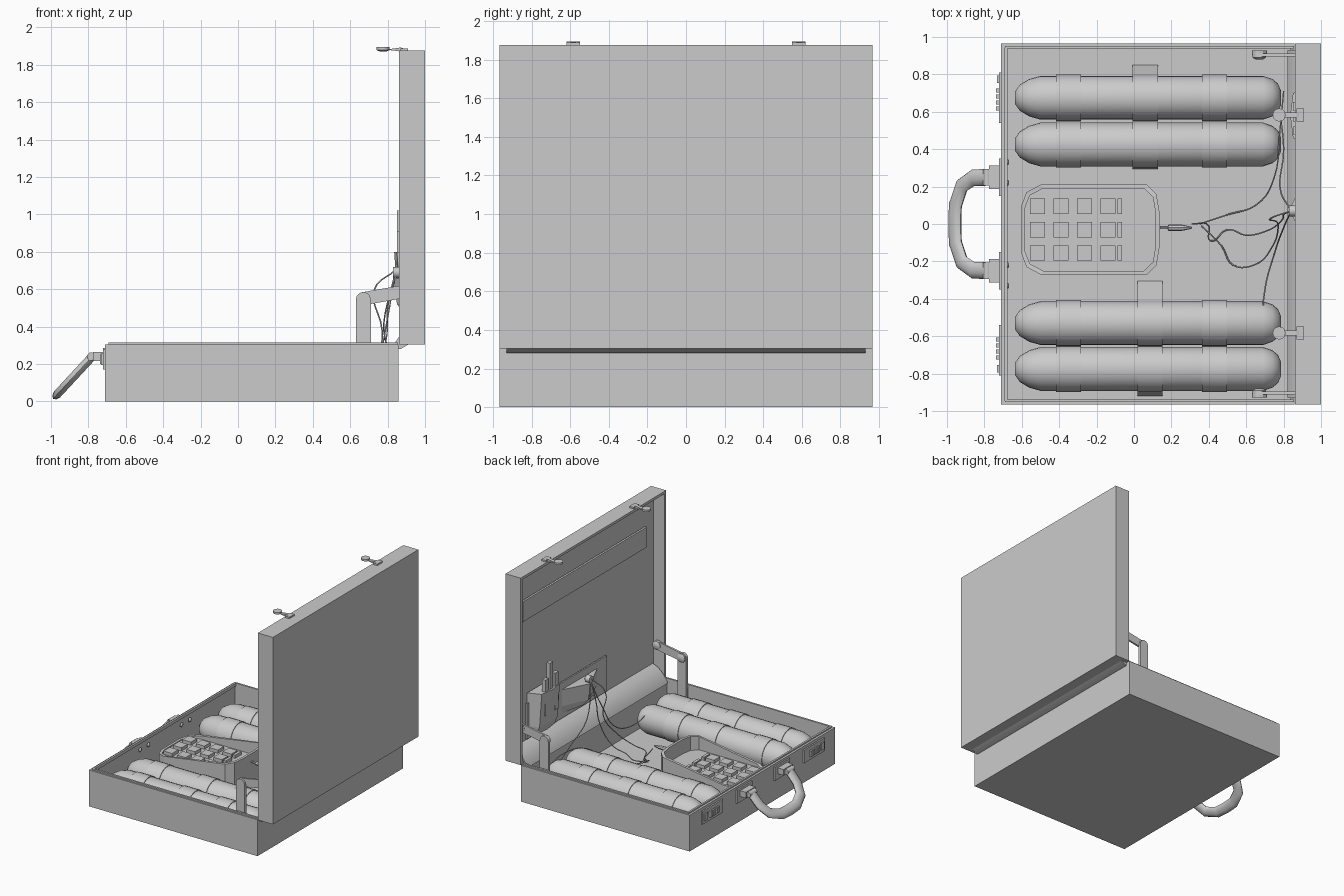
import bpy, bmesh, math
from mathutils import Vector

if "Cube" in bpy.data.objects:
    bpy.data.objects.remove(bpy.data.objects["Cube"])

grey = bpy.data.materials.new("plain_grey")
grey.diffuse_color = (0.6, 0.6, 0.6, 1)
grey.use_nodes = True
grey.node_tree.nodes["Principled BSDF"].inputs["Base Color"].default_value = grey.diffuse_color


def finish(bm, name, smooth=False):
    bmesh.ops.recalc_face_normals(bm, faces=bm.faces)
    me = bpy.data.meshes.new(name)
    bm.to_mesh(me)
    bm.free()
    me.materials.append(grey)
    if smooth:
        me.shade_smooth()
        me.set_sharp_from_angle(angle=math.radians(40))
    ob = bpy.data.objects.new(name, me)
    bpy.context.collection.objects.link(ob)
    return ob


def add_box(bm, x0, x1, y0, y1, z0, z1):
    vs = bmesh.ops.create_cube(bm, size=1)["verts"]
    for v in vs:
        v.co = Vector((x1 if v.co.x > 0 else x0, y1 if v.co.y > 0 else y0, z1 if v.co.z > 0 else z0))


def box(name, *b):
    bm = bmesh.new()
    add_box(bm, *b)
    return finish(bm, name)


def shell(name, b, axis, wall, depth):
    """Box with one face hollowed inward."""
    bm = bmesh.new()
    add_box(bm, *b)
    bm.normal_update()
    axis = Vector(axis)
    face = max(bm.faces, key=lambda f: f.normal.dot(axis))
    bmesh.ops.inset_region(bm, faces=[face], thickness=wall)
    inner = bmesh.ops.extrude_discrete_faces(bm, faces=[face])["faces"][0]
    bmesh.ops.translate(bm, verts=list(inner.verts), vec=-axis * depth)
    return finish(bm, name)


def loft(name, rings, smooth=True):
    """Skin closed rings of points and cap both ends."""
    bm = bmesh.new()
    rows = [[bm.verts.new(p) for p in r] for r in rings]
    n = len(rows[0])
    for a, b in zip(rows, rows[1:]):
        for i in range(n):
            bm.faces.new((a[i], a[(i + 1) % n], b[(i + 1) % n], b[i]))
    bm.faces.new(rows[0])
    bm.faces.new(rows[-1])
    return finish(bm, name, smooth)


def lathe(name, profile, origin, axis="x", n=24):
    """Rings (offset, radius) along an axis."""
    rings = []
    for d, r in profile:
        ring = []
        for i in range(n):
            a = 2 * math.pi * i / n
            c, s = r * math.cos(a), r * math.sin(a)
            p = {"x": (d, c, s), "y": (c, d, s), "z": (c, s, d)}[axis]
            ring.append(Vector(origin) + Vector(p))
        rings.append(ring)
    return loft(name, rings)


def prism(name, pts, y0, y1, smooth=False):
    """Extrude an (x, z) outline along y."""
    return loft(name, [[(x, y, z) for x, z in pts] for y in (y0, y1)], smooth)


def wire(name, pts, r=0.004):
    cu = bpy.data.curves.new(name, "CURVE")
    cu.dimensions = "3D"
    cu.bevel_depth = r
    cu.bevel_resolution = 1
    cu.resolution_u = 5
    sp = cu.splines.new("BEZIER")
    sp.bezier_points.add(len(pts) - 1)
    for bp, p in zip(sp.bezier_points, pts):
        bp.co = p
        bp.handle_left_type = bp.handle_right_type = "AUTO"
    cu.materials.append(grey)
    bpy.context.collection.objects.link(bpy.data.objects.new(name, cu))


# case halves and rim lip
shell("case_base", (-0.71, 0.857, -0.965, 0.965, 0, 0.305), (0, 0, 1), 0.03, 0.275)
shell("case_lid", (0.86, 1.0, -0.965, 0.965, 0.305, 1.875), (-1, 0, 0), 0.03, 0.105)
bm = bmesh.new()
for s in (-1, 1):
    add_box(bm, -0.69, 0.855, s * 0.945 - 0.008, s * 0.945 + 0.008, 0.29, 0.316)
add_box(bm, -0.692, -0.676, -0.945, 0.945, 0.29, 0.316)
finish(bm, "rim_lip")
prism("hinge_cushion", [(0.82, 0.28), (0.83, 0.3), (0.86, 0.345), (0.91, 0.39), (0.96, 0.41), (0.97, 0.34), (0.87, 0.28)],
      -0.93, 0.93, True)

# tubes with their straps
TZ, R = 0.165, 0.117
for y in (0.675, 0.425, -0.53, -0.775):
    lathe("tube", [(-0.635, 0.035), (-0.61, 0.07), (-0.56, 0.1), (-0.5, R), (0.69, R),
                   (0.74, 0.1), (0.77, 0.075), (0.785, 0.04)], (0, y, TZ))
    for x in (-0.35, 0.06 if y > 0 else 0.085, 0.43):
        lathe("strap", [(-0.067, R), (-0.067, R + 0.006), (0.067, R + 0.006), (0.067, R)], (x, y, TZ))
for x, ya, yb in ((0.06, 0.785, 0.85), (0.06, 0.315, 0.295), (0.085, -0.41, -0.305), (0.085, -0.89, -0.92)):
    loft("strap_tail", [[(xx, ya, 0.19), (xx, yb, 0.04), (xx, yb, 0.03), (xx, ya, 0.17)]
                        for xx in (x - 0.067, x + 0.067)], False)

# keypad handset: a tray whose rim rises to the back
half = [(-0.605, 0.12), (-0.575, 0.2), (-0.5, 0.24), (0.07, 0.24), (0.12, 0.19), (0.135, 0.1)]
outline = half + [(x, -y) for x, y in reversed(half)]


def ring(k, zf):
    return [(-0.235 + (x + 0.235) * (1 - k / 0.37), -0.03 + y * (1 - k / 0.24), zf(x)) for x, y in outline]


rise = lambda x: 0.195 + (x + 0.6) / 0.73 * 0.11
loft("handset", [ring(0, lambda x: 0.03), ring(0, rise), ring(0.02, rise), ring(0.02, lambda x: 0.185)], False)
bm = bmesh.new()
for y in (0.095, -0.03, -0.155):
    for x in (-0.515, -0.39, -0.265, -0.14):
        add_box(bm, x - 0.04, x + 0.04, y - 0.041, y + 0.041, 0.18, 0.212)
    add_box(bm, -0.088, -0.064, y - 0.041, y + 0.041, 0.18, 0.212)
finish(bm, "keys")
lathe("plug", [(0, 0.008), (0.04, 0.008), (0.045, 0.018), (0.12, 0.016), (0.17, 0.005)], (0.14, -0.02, 0.24), n=8)

# lid stays, latches, locks and handle mounts on both sides
for s in (-1, 1):
    y = s * 0.915
    cap = [(0.67 + 0.04 * math.cos(a * math.pi / 6), 0.545 + 0.04 * math.sin(a * math.pi / 6)) for a in range(7)]
    prism("stay_upright", cap + [(0.63, 0.1), (0.71, 0.1)], y - 0.012, y + 0.012)
    prism("stay_arm", [(0.65, 0.51), (0.9, 0.555), (0.93, 0.585), (0.9, 0.625), (0.66, 0.583)],
          y - s * 0.012 - 0.008, y - s * 0.012 + 0.008)
    for x, z in ((0.67, 0.545), (0.9, 0.59)):
        lathe("stay_knob", [(0, 0.036), (-s * 0.025, 0.036), (-s * 0.035, 0.02)], (x, y, z), "y", 16)

    ly = s * 0.583
    lathe("latch_button", [(0, 0.02), (0.006, 0.035), (0.022, 0.035)], (0.776, ly, 1.872), "z", 12)
    prism("latch_arm", [(0.75, 1.887), (0.82, 1.885), (0.87, 1.892), (0.91, 1.88), (0.91, 1.87), (0.86, 1.872), (0.8, 1.88)],
          ly - 0.014, ly + 0.014)
    box("latch_base", 0.87, 0.91, ly - 0.035, ly + 0.035, 1.87, 1.888)

    ky = s * 0.675
    box("lock_plate", -0.722, -0.705, ky - 0.135, ky + 0.135, 0.17, 0.28)
    for i in range(4):
        yy = ky - s * 0.01 + (i - 1.5) * 0.032
        box("lock_dial", -0.738, -0.715, yy - 0.011, yy + 0.011, 0.2, 0.25)
    box("lock_slider", -0.732, -0.715, ky + s * 0.08, ky + s * 0.12, 0.195, 0.255)

    hy = s * 0.25
    box("handle_plate", -0.722, -0.705, hy - 0.1, hy + 0.1, 0.17, 0.285)
    box("handle_bracket", -0.775, -0.715, hy - 0.062, hy + 0.062, 0.215, 0.265)
    lathe("handle_pin", [(-0.045, 0.022), (0.045, 0.022)], (-0.785, hy, 0.24), "y", 10)
    for yy in (0.22, 0.33):
        lathe("screw", [(0, 0.018), (0.008, 0.014), (0.012, 0.005)], (-0.68, s * yy, 0.24), n=8)

# carrying handle, folded down
side = [(-0.775, 0.25), (-0.86, 0.247), (-0.92, 0.205), (-0.955, 0.1)]
path = [(x, y) for x, y in side] + [(-0.958, 0)] + [(x, -y) for x, y in reversed(side)]
pts = [Vector((x, y, 0.245 + (x + 0.775) * 1.08)) for x, y in path]
normal = Vector((-1.08, 0, 1)).normalized()
rings = []
for i, p in enumerate(pts):
    t = (pts[min(i + 1, len(pts) - 1)] - pts[max(i - 1, 0)]).normalized()
    w = t.cross(normal)
    rings.append([p + w * 0.045 * math.cos(a * math.pi / 5) + normal * 0.024 * math.sin(a * math.pi / 5)
                  for a in range(10)])
loft("handle", rings)

# lid lining: folder flap, pouch with pens, slanted pocket, detonator box
box("folder_flap", 0.94, 0.957, -0.82, 0.82, 1.43, 1.6)
box("pocket_panel", 0.945, 0.957, -0.3, 0.76, 0.42, 0.72)
loft("pouch", [[(0.957, 0.74, z), (x, 0.7, z), (x - 0.015, 0.58, z), (x, 0.46, z), (0.957, 0.42, z)]
               for z, x in ((0.45, 0.9), (0.52, 0.87), (0.8, 0.85))], False)
for y, z in ((0.63, 0.9), (0.57, 1.02), (0.5, 0.91)):
    box("pen", 0.85, 0.88, y - 0.022, y + 0.022, 0.6, z)
loft("slanted_pocket", [[(0.957, 0.32, z), (x, 0.08, z), (0.957, -0.2, z)]
                        for z, x in ((0.46, 0.9), (0.52, 0.85), (0.66, 0.83))], False)
lathe("junction_box", [(0, 0.03), (0.04, 0.03), (0.05, 0.02)], (0.83, 0.07, 0.69), "x", 10)

# loose wires
wire("wire_a", [(0.35, 0, 0.1), (0.5, 0.05, 0.06), (0.65, 0.1, 0.08), (0.75, 0.25, 0.2), (0.78, 0.5, 0.25), (0.8, 0.71, 0.2)])
wire("wire_b", [(0.31, 0, 0.22), (0.4, -0.01, 0.1), (0.41, -0.09, 0.06), (0.5, -0.03, 0.06), (0.6, -0.06, 0.08),
                (0.7, -0.04, 0.12), (0.79, 0.02, 0.32), (0.8, 0.05, 0.5), (0.84, 0.07, 0.69)])
wire("wire_c", [(0.36, -0.01, 0.1), (0.47, -0.12, 0.06), (0.53, -0.22, 0.06), (0.64, -0.22, 0.08), (0.74, -0.12, 0.2),
                (0.77, 0, 0.38), (0.73, 0.03, 0.6), (0.84, 0.07, 0.7)])
wire("wire_d", [(0.84, 0.07, 0.68), (0.8, -0.02, 0.45), (0.75, -0.16, 0.22), (0.7, -0.35, 0.2), (0.7, -0.5, 0.24), (0.77, -0.59, 0.17)])
wire("wire_e", [(0.84, 0.07, 0.68), (0.78, 0.2, 0.42), (0.8, 0.4, 0.26), (0.78, 0.6, 0.18)])
